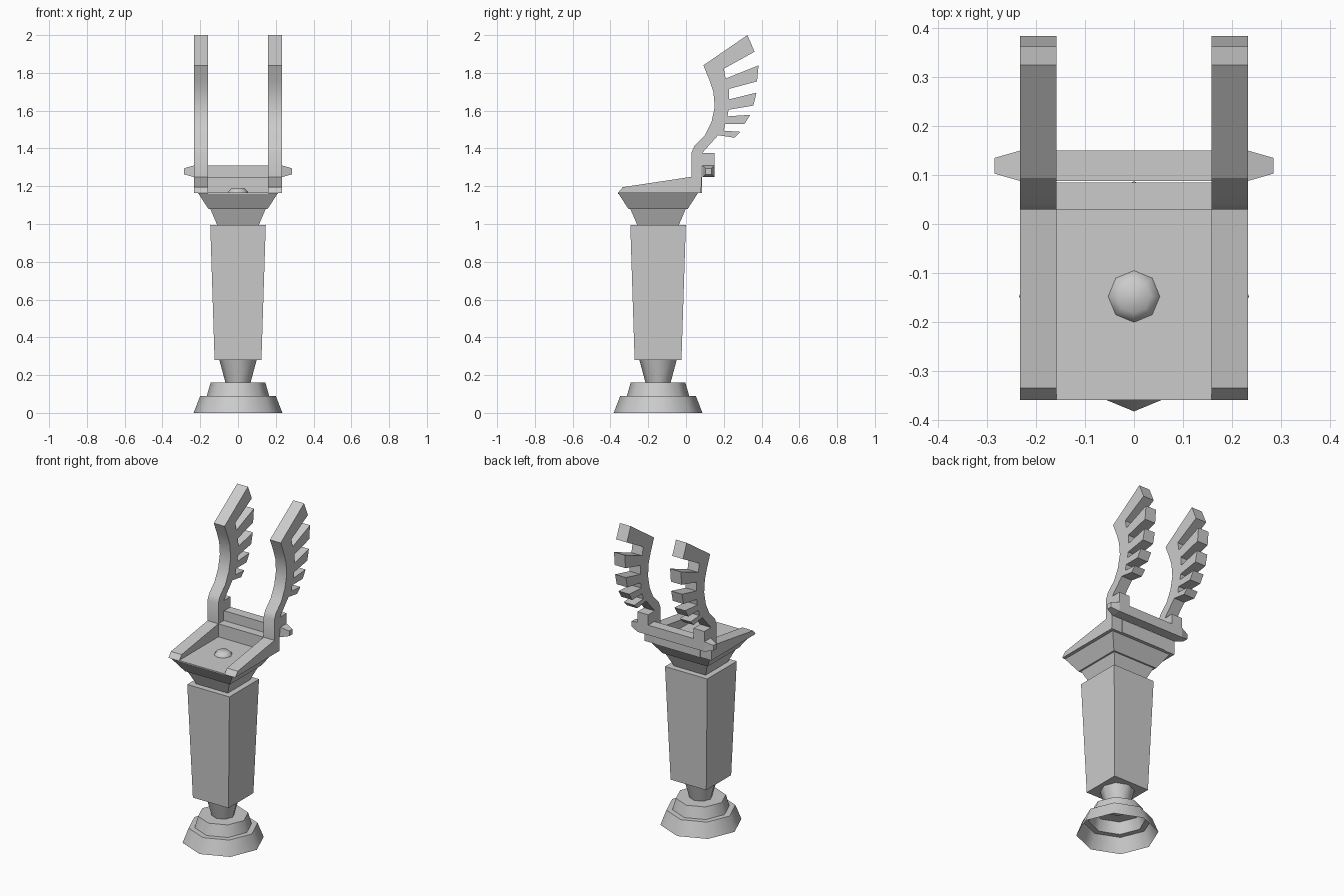
import bpy
import bmesh
import math
from mathutils import Vector

cube = bpy.data.objects.get("Cube")
if cube:
    bpy.data.objects.remove(cube, do_unlink=True)

POST_Y = -0.148      # the column stands behind the front edge of the seat
ARM_IN, ARM_OUT = 0.158, 0.233

grey = bpy.data.materials.new("plain grey")
grey.use_nodes = True
grey.diffuse_color = (0.6, 0.6, 0.6, 1)
grey.node_tree.nodes["Principled BSDF"].inputs["Base Color"].default_value = (0.6, 0.6, 0.6, 1)


def finish(name, bm, smooth_angle=None):
    """Turn a bmesh into a named grey object, smooth below the given angle."""
    bmesh.ops.recalc_face_normals(bm, faces=bm.faces[:])
    mesh = bpy.data.meshes.new(name)
    bm.to_mesh(mesh)
    bm.free()
    mesh.materials.append(grey)
    if smooth_angle:
        mesh.shade_smooth()
        mesh.set_sharp_from_angle(angle=math.radians(smooth_angle))
    obj = bpy.data.objects.new(name, mesh)
    bpy.context.scene.collection.objects.link(obj)
    return obj


def loft(bm, rings, cap_start=True, cap_end=True):
    """Skin a list of equally long rings of points."""
    loops = [[bm.verts.new(p) for p in ring] for ring in rings]
    count = len(loops[0])
    for low, high in zip(loops, loops[1:]):
        for i in range(count):
            j = (i + 1) % count
            bm.faces.new((low[i], low[j], high[j], high[i]))
    if cap_start:
        bm.faces.new(loops[0][::-1])
    if cap_end:
        bm.faces.new(loops[-1])


def turned(name, profile, cap_start=True):
    """Eight-sided turned part from (radius, height) pairs."""
    bm = bmesh.new()
    corners = [i * math.tau / 8 for i in range(8)]
    rings = [[(r * math.cos(a), POST_Y + r * math.sin(a), z) for a in corners]
             for r, z in profile]
    loft(bm, rings, cap_start)
    return finish(name, bm, 60)


def square_section(name, profile):
    """Square tapered part from (half width, height) pairs."""
    bm = bmesh.new()
    signs = [(-1, -1), (1, -1), (1, 1), (-1, 1)]
    loft(bm, [[(sx * h, POST_Y + sy * h, z) for sx, sy in signs]
              for h, z in profile])
    return finish(name, bm)


def box(name, low, high):
    bm = bmesh.new()
    bmesh.ops.create_cube(bm, size=1)
    low, high = Vector(low), Vector(high)
    for v in bm.verts:
        v.co = (low + high) / 2 + v.co * (high - low)
    return finish(name, bm)


def extruded(name, outline, x0, x1, smooth_angle=None):
    """Extrude a (y, z) outline along x."""
    bm = bmesh.new()
    loft(bm, [[(x, y, z) for y, z in outline] for x in (x0, x1)])
    return finish(name, bm, smooth_angle)


# Stepped foot, hollow underneath, and the flared neck above it
turned("foot", [(0.235, 0), (0.2, 0.09), (0.165, 0.09), (0.145, 0.16)], cap_start=False)
turned("neck", [(0.065, 0.155), (0.1, 0.285)])

# Column and the two-step capital
square_section("column", [(0.124, 0.28), (0.147, 0.995)])
square_section("lower_capital", [(0.108, 0.99), (0.147, 1.08)])
square_section("upper_capital", [(0.157, 1.08), (0.212, 1.165)])

# Seat floor, raised back edge and the domed bolt
box("seat_floor", (-ARM_IN, -0.36, 1.16), (ARM_IN, 0.03, 1.168))
box("seat_back_edge", (-ARM_IN, 0.03, 1.165), (ARM_IN, 0.085, 1.25))
turned("bolt", [(0.054, 1.165), (0.05, 1.175), (0.034, 1.19)])

# Side arms: front edge of the silhouette, then the toothed back edge
front_edge = [(-0.36, 1.165), (-0.335, 1.195), (0.03, 1.25), (0.03, 1.38),
              (0.045, 1.415), (0.1, 1.47), (0.135, 1.54), (0.152, 1.62),
              (0.145, 1.7), (0.125, 1.76), (0.092, 1.84)]
head = [(0.325, 2), (0.363, 1.912), (0.2, 1.822)]
# Each tooth: upper root, upper tip, lower tip, lower root
teeth = [
    [(0.21, 1.77), (0.384, 1.84), (0.376, 1.755), (0.227, 1.715)],
    [(0.229, 1.66), (0.373, 1.695), (0.357, 1.627), (0.225, 1.605)],
    [(0.22, 1.57), (0.34, 1.578), (0.31, 1.53), (0.208, 1.53)],
    [(0.2, 1.494), (0.288, 1.488), (0.257, 1.457), (0.17, 1.47)],
]
arm_back = [(0.085, 1.375), (0.08, 1.165)]
outline = front_edge + head + [p for tooth in teeth for p in tooth] + arm_back

for side, sign in (("left", 1), ("right", -1)):
    inner, outer = sign * ARM_IN, sign * ARM_OUT
    extruded(side + "_arm", outline, inner, outer, 30)
    box(side + "_tab", (min(inner, outer), 0.07, 1.305),
        (max(inner, outer), 0.15, 1.375))

# Cross bar with tapered ends
bm = bmesh.new()
sections = [(-0.285, 0.016), (-ARM_OUT, 0.031), (ARM_OUT, 0.031), (0.285, 0.016)]
loft(bm, [[(x, 0.119 + sy * h, 1.279 + sz * h)
           for sy, sz in ((-1, -1), (1, -1), (1, 1), (-1, 1))]
          for x, h in sections])
finish("cross_bar", bm)
